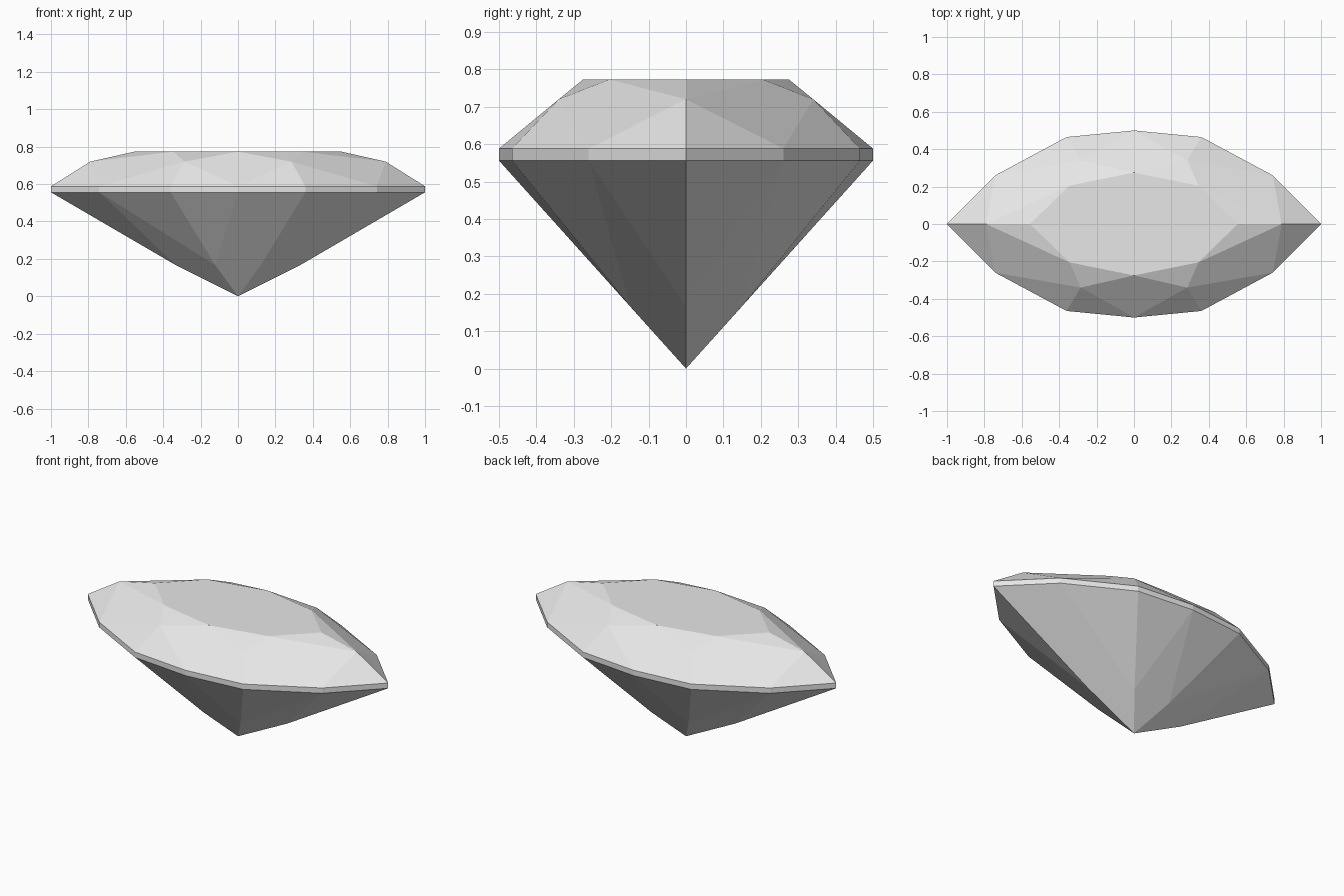
import bpy
import bmesh
import math
from mathutils import Vector

cube = bpy.data.objects.get("Cube")
if cube:
    bpy.data.objects.remove(cube, do_unlink=True)

# One flat colour for the whole stone
stone = bpy.data.materials.new("pale_grey_stone")
stone.use_nodes = True
colour = (0.8, 0.8, 0.8, 1)
stone.diffuse_color = colour
stone.node_tree.nodes["Principled BSDF"].inputs["Base Color"].default_value = colour

# Key heights
TOP, MID, RIM_TOP, RIM_LOW = 0.773, 0.72, 0.588, 0.556
CENTRE = Vector((0, 0, 0.5))

# Corners of one quarter, from the pointed tip round to the flat side
rim = [(1, 0), (0.742, 0.26), (0.36, 0.465), (0, 0.5)]
high = [(x, y, RIM_TOP) for x, y in rim]
low = [(x, y, RIM_LOW) for x, y in rim]
table = [(0.555, 0, TOP), (0.345, 0.205, TOP), (0, 0.275, TOP)]
shoulder = [(0.79, 0, MID), (0.285, 0.34, MID)]
waist = [(0.33, 0, 0.165), (0.122, 0.15, 0.167)]
culet = (0, 0, 0)


def build_part(name, facets):
    """Mirror the quarter's facets across x and y and join the flat seams."""
    bm = bmesh.new()
    for sx in (1, -1):
        for sy in (1, -1):
            for facet in facets:
                face = bm.faces.new([bm.verts.new((x * sx, y * sy, z)) for x, y, z in facet])
                face.normal_update()
                if face.normal.dot(face.calc_center_median() - CENTRE) < 0:
                    face.normal_flip()
    bmesh.ops.remove_doubles(bm, verts=bm.verts, dist=0.001)
    bmesh.ops.dissolve_limit(bm, angle_limit=math.radians(1.5),
                             verts=bm.verts, edges=bm.edges)
    mesh = bpy.data.meshes.new(name)
    bm.to_mesh(mesh)
    bm.free()
    mesh.materials.append(stone)
    obj = bpy.data.objects.new(name, mesh)
    bpy.context.collection.objects.link(obj)
    return obj


# Flat table
build_part("table_facet", [[(0, 0, TOP)] + table])

# Crown: star facets, main kites, then facets along the rim
build_part("crown", [
    (table[0], shoulder[0], table[1]),
    (table[1], shoulder[1], table[2]),
    (table[1], shoulder[0], high[1], shoulder[1]),
    (table[2], shoulder[1], high[3]),
    (shoulder[0], high[0], high[1]),
    (shoulder[1], high[1], high[2]),
    (shoulder[1], high[2], high[3]),
])

# Thin upright rim
build_part("girdle", [(low[i], low[i + 1], high[i + 1], high[i]) for i in range(3)])

# Pavilion: main kites meeting at the point, then facets under the rim
build_part("pavilion", [
    (culet, waist[0], low[1], waist[1]),
    (culet, waist[1], low[3]),
    (waist[0], low[0], low[1]),
    (waist[1], low[1], low[2]),
    (waist[1], low[2], low[3]),
])
